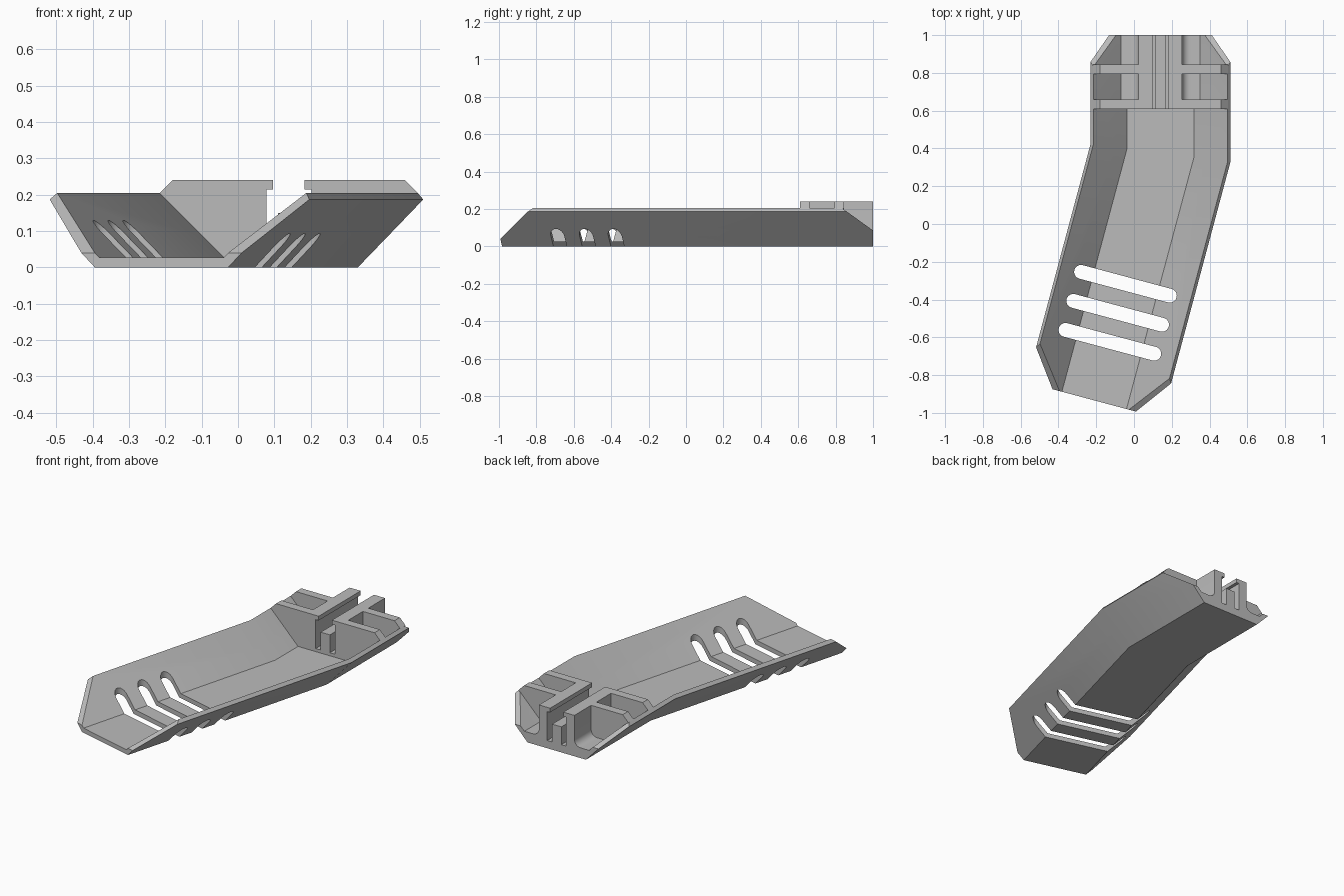
import bpy, bmesh, math
from mathutils import Vector

cube = bpy.data.objects.get("Cube")
if cube:
    bpy.data.objects.remove(cube)

grey = bpy.data.materials.new("plain grey")
grey.use_nodes = True
grey.diffuse_color = (0.5, 0.5, 0.5, 1)
grey.node_tree.nodes["Principled BSDF"].inputs["Base Color"].default_value = (0.5, 0.5, 0.5, 1)

CX, BEND_Y, ANGLE = 0.14, 0.375, math.radians(15)
ALONG = Vector((-math.sin(ANGLE), -math.cos(ANGLE)))
ACROSS = Vector((math.cos(ANGLE), -math.sin(ANGLE)))


def finish(name, bm, smooth=True):
    bmesh.ops.recalc_face_normals(bm, faces=bm.faces)
    mesh = bpy.data.meshes.new(name)
    bm.to_mesh(mesh)
    bm.free()
    mesh.materials.append(grey)
    obj = bpy.data.objects.new(name, mesh)
    bpy.context.collection.objects.link(obj)
    if smooth:
        bpy.ops.object.select_all(action='DESELECT')
        obj.select_set(True)
        bpy.context.view_layer.objects.active = obj
        bpy.ops.object.shade_smooth_by_angle(angle=math.radians(30))
    return obj


def prism(name, points, offset, smooth=True):
    """Extrude a closed outline of 3D points by an offset."""
    bm = bmesh.new()
    face = bm.faces.new([bm.verts.new(p) for p in points])
    ext = bmesh.ops.extrude_face_region(bm, geom=[face])
    moved = [g for g in ext["geom"] if isinstance(g, bmesh.types.BMVert)]
    bmesh.ops.translate(bm, verts=moved, vec=offset)
    return finish(name, bm, smooth)


def bracket_part(name, profile, side, y0, y1):
    pts = [(CX + side * u, y0, z) for u, z in profile]
    return prism(name, pts, (0, y1 - y0, 0))


# Trough shell: paired outer and inner outlines swept through a mitred bend
outer = [(0.19, 0), (0.2285, 0.04), (0.272, 0.085), (0.37, 0.187)]
inner = [(0.177, 0.027), (0.19, 0.04), (0.235, 0.085), (0.355, 0.205)]


def both_sides(half):
    return [(-u, z) for u, z in reversed(half)] + half


def back_end(u, z):
    return (CX + u, min(1, 0.84 + (0.2 - z) * 1.4), z)


def bend(u, z):
    return (CX + u, BEND_Y - u * math.tan(ANGLE / 2), z)


def front_end(u, z):
    v = min(1.355, 1.146 + (0.2 - z) * 1.306)
    p = Vector((CX, BEND_Y)) + ACROSS * u + ALONG * v
    return (p.x, p.y, z)


bm = bmesh.new()
rings = []
for place in (back_end, bend, front_end):
    rings.append([[bm.verts.new(place(u, z)) for u, z in both_sides(h)]
                  for h in (outer, inner)])
count = len(rings[0][0])
for a, b in zip(rings, rings[1:]):
    for s in (0, 1):
        for i in range(count - 1):
            bm.faces.new((a[s][i], a[s][i + 1], b[s][i + 1], b[s][i]))
    for i in (0, count - 1):
        bm.faces.new((a[0][i], a[1][i], b[1][i], b[0][i]))
for ring in (rings[0], rings[-1]):
    for i in range(count - 1):
        bm.faces.new((ring[0][i], ring[0][i + 1], ring[1][i + 1], ring[1][i]))
shell = finish("trough_shell", bm, False)

# Three round-ended vent slots cut straight down through floor and walls
for n, v in enumerate((0.716, 0.875, 1.034)):
    centre = Vector((CX, BEND_Y)) + ALONG * v
    outline = []
    for end in (1, -1):
        for k in range(13):
            t = math.pi * (k / 12 - 0.5)
            p = centre + ACROSS * end * (0.243 + 0.037 * math.cos(t)) \
                + ALONG * end * 0.037 * math.sin(t)
            outline.append((p.x, p.y, -0.1))
    cutter = prism(f"vent_cutter_{n + 1}", outline, (0, 0, 0.5), False)
    cutter.hide_render = True
    mod = shell.modifiers.new("vent", 'BOOLEAN')
    mod.operation = 'DIFFERENCE'
    mod.solver = 'EXACT'
    mod.object = cutter
    bpy.ops.object.select_all(action='DESELECT')
    shell.select_set(True)
    bpy.context.view_layer.objects.active = shell
    bpy.ops.object.modifier_apply(modifier=mod.name)
    bpy.data.objects.remove(cutter)
bpy.ops.object.shade_smooth_by_angle(angle=math.radians(20))

# Rear bracket: two lipped rails with filleted pocket floors, and cross bars
fillet = [(0.155 - 0.04 * math.cos(t), 0.1 - 0.04 * math.sin(t))
          for t in (math.pi / 2 * k / 8 for k in range(9))]
rail = [(0.062, 0.02), (0.062, 0.215), (0.043, 0.215), (0.043, 0.24), (0.115, 0.24)] \
    + fillet + [(0.211, 0.06), (0.175, 0.02)]
bar = [(0.115, 0.02), (0.175, 0.02), (0.357, 0.203), (0.32, 0.24), (0.115, 0.24)]
for side, label in ((1, "left"), (-1, "right")):
    bracket_part(f"{label}_rail", rail, side, 0.61, 1)
    bracket_part(f"{label}_front_bar", bar, side, 0.61, 0.66)
    bracket_part(f"{label}_rear_bar", bar, side, 0.795, 0.845)

# Channel floor and centre rib between the rails
base = [(-0.062, 0.02), (0.062, 0.02), (0.062, 0.045), (-0.062, 0.045)]
rib = [(-0.03, 0.03), (0.03, 0.03), (0.03, 0.15), (-0.03, 0.15)]
bracket_part("channel_floor", base, 1, 0.61, 1)
bracket_part("channel_rib", rib, 1, 0.61, 1)
